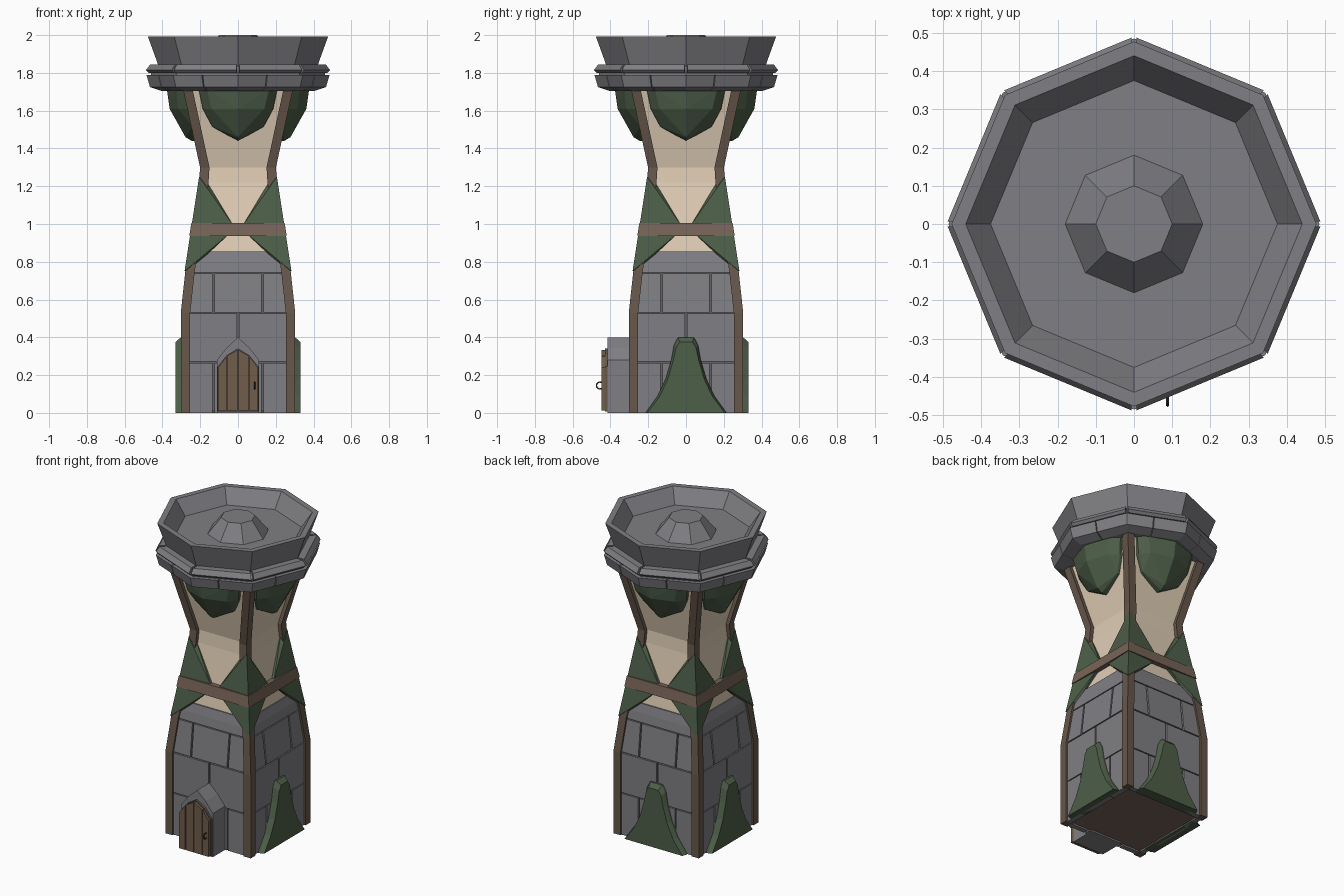
import bpy, bmesh, math
from mathutils import Vector, Matrix

if "Cube" in bpy.data.objects:
    bpy.data.objects.remove(bpy.data.objects["Cube"])


def material(name, rgb):
    m = bpy.data.materials.new(name)
    m.diffuse_color = (*rgb, 1)
    m.use_nodes = True
    m.node_tree.nodes["Principled BSDF"].inputs["Base Color"].default_value = m.diffuse_color
    return m


STONE = material("grey stone", (0.215, 0.213, 0.23))
MORTAR = material("dark mortar", (0.12, 0.12, 0.13))
PLASTER = material("cream plaster", (0.74, 0.61, 0.46))
CLOTH = material("dark green", (0.075, 0.112, 0.066))
WOOD = material("brown timber", (0.135, 0.096, 0.07))
BELT = material("light brown strap", (0.185, 0.125, 0.095))
DOOR = material("door wood", (0.16, 0.11, 0.07))
IRON = material("dark iron", (0.05, 0.05, 0.055))


def finish(name, bm, mat):
    bmesh.ops.recalc_face_normals(bm, faces=bm.faces)
    me = bpy.data.meshes.new(name)
    bm.to_mesh(me)
    bm.free()
    me.materials.append(mat)
    ob = bpy.data.objects.new(name, me)
    bpy.context.collection.objects.link(ob)
    return ob


def hulls(name, groups, mat):
    """One object made of several convex solids."""
    bm = bmesh.new()
    for pts in groups:
        vs = [bm.verts.new(p) for p in pts]
        r = bmesh.ops.convex_hull(bm, input=vs)
        bad = [v for v in set(r["geom_interior"] + r["geom_unused"])
               if isinstance(v, bmesh.types.BMVert) and v.is_valid]
        bmesh.ops.delete(bm, geom=bad, context='VERTS')
    bmesh.ops.dissolve_limit(bm, angle_limit=0.01, verts=bm.verts, edges=bm.edges)
    return finish(name, bm, mat)


def loft(name, rings, mat):
    """Skin closed rings of points and cap both ends."""
    bm = bmesh.new()
    rows = [[bm.verts.new(p) for p in ring] for ring in rings]
    n = len(rows[0])
    for a, b in zip(rows, rows[1:]):
        for i in range(n):
            bm.faces.new((a[i], a[(i + 1) % n], b[(i + 1) % n], b[i]))
    bm.faces.new(rows[0])
    bm.faces.new(rows[-1])
    return finish(name, bm, mat)


def side(k, u, d, z):
    """Point on tower side k (0 front, 1 right, 2 back, 3 left)."""
    return Matrix.Rotation(k * math.pi / 2, 3, 'Z') @ Vector((u, -d, z))


PROFILE = [(0, .28), (.53, .28), (.75, .256), (1.22, .183), (1.3, .178), (1.71, .267)]


def half(z):
    """Half width of the tower wall at height z."""
    for (z0, h0), (z1, h1) in zip(PROFILE, PROFILE[1:]):
        if z <= z1:
            return h0 + (h1 - h0) * (z - z0) / (z1 - z0)
    return PROFILE[-1][1]


def square(h, z):
    return [side(k, h, h, z) for k in range(4)]


# wall core: stone below, plaster above, timber floor
loft("stone_core", [square(half(z), z) for z in (.02, .53, .743)], MORTAR)
loft("plaster_wall", [square(half(z), z) for z in (.743, .75, 1.22, 1.3, 1.71)], PLASTER)
loft("floor_boards", [square(.275, .01), square(.275, .02)], BELT)

# corner posts follow the wall profile
for k in range(4):
    rings = []
    for z, h in PROFILE:
        o, i = h + .023, h - .027
        rings.append([side(k, o, o, z), side(k, i, o, z), side(k, i, i, z), side(k, o, i, z)])
    loft("corner_post", rings, WOOD)


# brick courses on each side
def brick(k, u0, u1, z0, z1, t=.012):
    pts = []
    for z in (z0, z1):
        lim = half(z) - .022
        for u in (max(u0, -lim), min(u1, lim)):
            pts += [side(k, u, half(z) - .02, z), side(k, u, half(z) + t, z)]
    return pts


courses = [(0, .265, (-.3, -.13, .13, .3)), (.271, .525, (-.3, 0, .3)),
           (.532, .738, (-.3, -.13, .13, .3))]
for k in range(4):
    blocks = []
    for z0, z1, cuts in courses:
        for a, b in zip(cuts, cuts[1:]):
            blocks.append(brick(k, a + .005, b - .005, z0, z1))
    hulls("brick_courses", blocks, STONE)
    # tapering top course
    cap = []
    for u, z, t in ((.235, .744, .012), (.235, .80, .012), (.2, .855, .008)):
        for s in (-u, u):
            cap += [side(k, s, half(z) - .02, z), side(k, s, half(z) + t, z)]
    hulls("brick_top_course", [cap], STONE)

# green wraps folded over each corner
for k in range(4):
    parts = []
    for flip in (0, 1):
        pts = []
        for u, d, z in ((.206, .206, 1.25), (.237, .237, 1.0), (.283, .283, .75),
                        (.03, .235, 1.0), (.05, .243, .945)):
            for e in (0, .025):
                a, b = (u - e * (u > .1), d - e)
                if flip:
                    pts.append(side(k + 1, -a, b, z))
                else:
                    pts.append(side(k, a, b, z))
        parts.append(pts)
    hulls("corner_wrap", parts, CLOTH)

# strap around the waist, outside the wraps
loft("waist_strap", [square(.258, .937), square(.247, 1.005)], BELT)

# faceted green corbels under the crown
for k in range(4):
    pts = [side(k, 0, .2, 1.44), side(k, 0, .245, 1.44), side(k, 0, .278, 1.46),
           side(k, 0, .362, 1.61), side(k, 0, .377, 1.715)]
    for s in (-1, 1):
        for u, d, z in ((.208, .24, 1.715), (.208, .278, 1.715), (.188, .22, 1.61), (.186, .263, 1.61),
                        (.138, .19, 1.515), (.135, .24, 1.515), (.165, .328, 1.715), (.14, .315, 1.61)):
            pts.append(side(k, s * u, d, z))
    hulls("crown_corbel", [pts], CLOTH)

# flared green buttresses on the three sides without a door
outline = [(.215, 0), (.15, .09), (.108, .18), (.078, .28), (.064, .36), (.042, .40)]
front = [(.205, 0), (.138, .09), (.096, .18), (.067, .28), (.053, .345), (.034, .375)]
for k in (1, 2, 3):
    def ring(pts, d):
        return [side(k, u, d, z) for u, z in pts] + [side(k, -u, d, z) for u, z in reversed(pts)]
    loft("buttress", [ring(outline, .26), ring(outline, .303), ring(front, .33)], CLOTH)

# stone porch and plank door
porch = [(-.112, 0), (.112, 0), (.112, .28), (.06, .345), (0, .4), (-.06, .345), (-.112, .28)]
loft("door_porch", [[(x, y, z) for x, z in porch] for y in (-.25, -.415)], STONE)


def arch(x):
    return .335 - .035 * abs(x) / .06 if abs(x) < .06 else .30 - .06 * (abs(x) - .06) / .045


planks = []
for a, b in ((-.105, -.062), (-.058, -.002), (.002, .058), (.062, .105)):
    planks.append([(x, y, z) for x in (a, b) for y in (-.41, -.447) for z in (.012, arch(x))])
hulls("door_planks", planks, DOOR)
backing = [(-.108, .008), (.108, .008), (.108, .245), (.06, .305), (0, .342), (-.06, .305), (-.108, .245)]
loft("door_backing", [[(x, y, z) for x, z in backing] for y in (-.41, -.43)], WOOD)

# door ring handle
bpy.ops.mesh.primitive_torus_add(major_radius=.018, minor_radius=.004, major_segments=12,
                                 minor_segments=5, location=(.088, -.456, .145),
                                 rotation=(0, math.pi / 2, 0))
handle = bpy.context.object
handle.name = "door_handle"
handle.data.materials.append(IRON)


# octagonal crown, bowl and central pedestal
def octagon(r, z):
    return [Vector((r * math.cos(i * math.pi / 4), r * math.sin(i * math.pi / 4), z)) for i in range(8)]


loft("crown_bowl", [octagon(r, z) for r, z in (
    (.405, 1.71), (.46, 1.785), (.46, 1.805), (.42, 1.835), (.477, 1.992), (.44, 1.992),
    (.375, 1.9), (.18, 1.9), (.10, 2.0))], STONE)


def crown_block(i, t0, t1, section):
    pts = []
    for r, z in section:
        o = octagon(r, z)
        for t in (t0, t1):
            pts.append(o[i].lerp(o[(i + 1) % 8], t))
    return pts


lower = ((.39, 1.707), (.405, 1.705), (.466, 1.725), (.485, 1.79), (.41, 1.79))
band = ((.41, 1.80), (.475, 1.80), (.49, 1.815), (.468, 1.845), (.41, 1.845))
hulls("crown_lower_blocks", [crown_block(i, a, b, lower) for i in range(8)
                             for a, b in ((.0, .44), (.455, 1.0))], STONE)
hulls("crown_band", [crown_block(i, .02, .98, band) for i in range(8)], STONE)
